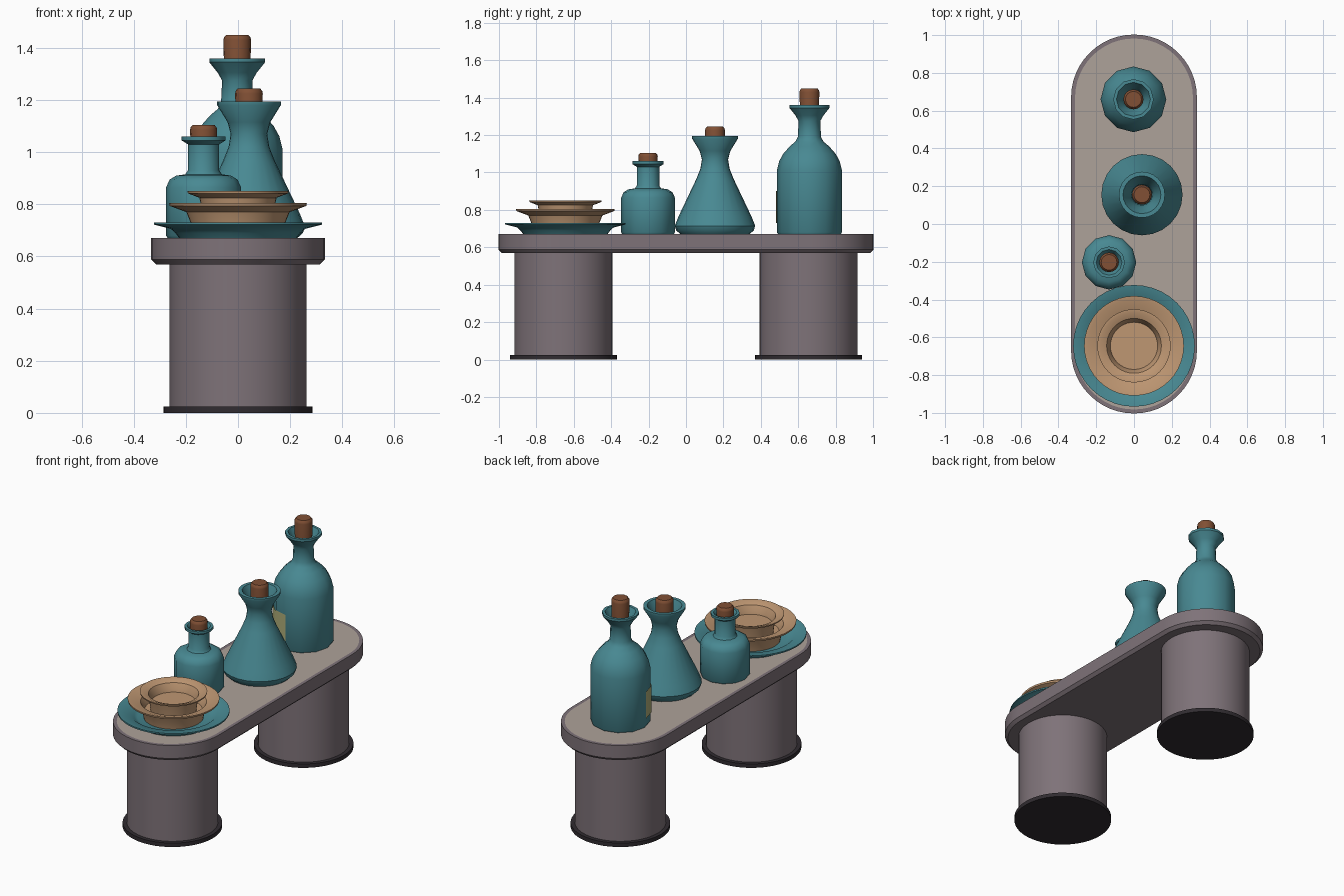
import bpy, bmesh
from math import sin, cos, pi, radians


def material(name, rgb):
    m = bpy.data.materials.new(name)
    m.diffuse_color = (*rgb, 1)
    return m


STONE = material("stone", (0.21, 0.17, 0.19))
PANEL = material("panel", (0.42, 0.36, 0.32))
DARK = material("dark", (0.03, 0.025, 0.03))
TEAL = material("teal", (0.065, 0.25, 0.29))
TAN = material("tan", (0.52, 0.31, 0.17))
CORK = material("cork", (0.22, 0.08, 0.035))
PAPER = material("paper", (0.45, 0.44, 0.2))


def loft(name, rings, mats, loc=(0, 0, 0), closed=True, cap=True):
    """Skin a stack of point rings into one object."""
    bm = bmesh.new()
    loops = [[bm.verts.new(p) for p in ring] for ring in rings]
    n = len(rings[0])
    for a, b in zip(loops, loops[1:]):
        for i in range(n if closed else n - 1):
            j = (i + 1) % n
            bm.faces.new((a[i], a[j], b[j], b[i]))
    if cap:
        bm.faces.new(loops[0][::-1])
        top = bm.faces.new(loops[-1])
        top.material_index = len(mats) - 1
    me = bpy.data.meshes.new(name)
    bm.to_mesh(me)
    bm.free()
    ob = bpy.data.objects.new(name, me)
    ob.location = loc
    bpy.context.collection.objects.link(ob)
    for m in mats:
        me.materials.append(m)
    bpy.ops.object.select_all(action='DESELECT')
    ob.select_set(True)
    bpy.context.view_layer.objects.active = ob
    bpy.ops.object.shade_smooth_by_angle(angle=radians(35))
    return ob


def lathe(name, profile, mat, xy, sides=32):
    rings = [[(r * cos(2 * pi * i / sides), r * sin(2 * pi * i / sides), z)
              for i in range(sides)] for r, z in profile]
    return loft(name, rings, [mat], (*xy, 0))


def stadium(r, z, half=0.67, n=24):
    pts = []
    for s, start in ((1, 0), (-1, pi)):
        for i in range(n + 1):
            a = start + pi * i / n
            pts.append((r * cos(a), s * half + r * sin(a), z))
    return pts


# Table top with a chamfered underside and pale inset panel
loft("table_top", [stadium(0.315, 0.57), stadium(0.333, 0.588),
                   stadium(0.333, 0.67), stadium(0.312, 0.67)], [STONE, PANEL])

# Legs and foot plates
for side, y in (("front", -0.656), ("back", 0.656)):
    lathe(side + "_leg", [(0.262, 0.02), (0.262, 0.575)], STONE, (0, y), 48)
    lathe(side + "_foot", [(0.286, 0), (0.286, 0.025)], DARK, (0, y), 48)


def corked(name, profile, xy, sides, cork_low, cork_top, cork_r):
    lathe(name, profile, TEAL, xy, sides)
    lathe(name + "_cork", [(cork_r * 0.92, cork_low), (cork_r, cork_top - 0.02),
                           (cork_r * 0.96, cork_top - 0.01), (cork_r * 0.8, cork_top)],
          CORK, xy, 16)


# Bottles: outer wall up to the lip, then down inside the neck
corked("tall_bottle", [(0.168, 0.67), (0.174, 0.68), (0.174, 1.01), (0.162, 1.06),
                       (0.14, 1.1), (0.105, 1.14), (0.075, 1.165), (0.062, 1.19),
                       (0.058, 1.275), (0.075, 1.305), (0.107, 1.345), (0.107, 1.36),
                       (0.09, 1.36), (0.065, 1.31), (0.05, 1.28), (0.05, 1.24)],
       (-0.003, 0.66), 12, 1.235, 1.45, 0.053)
corked("flask", [(0.185, 0.67), (0.207, 0.69), (0.215, 0.715), (0.195, 0.765),
                 (0.1, 0.965), (0.078, 1.02), (0.07, 1.07), (0.082, 1.115),
                 (0.122, 1.18), (0.122, 1.195), (0.1, 1.195), (0.07, 1.13),
                 (0.055, 1.08), (0.053, 1.04)],
       (0.042, 0.155), 24, 1.035, 1.245, 0.053)
corked("small_bottle", [(0.137, 0.67), (0.144, 0.68), (0.144, 0.865), (0.13, 0.895),
                        (0.105, 0.91), (0.07, 0.915), (0.06, 0.93), (0.06, 1.03),
                        (0.084, 1.045), (0.084, 1.06), (0.068, 1.06), (0.05, 1.035),
                        (0.05, 0.99)],
       (-0.132, -0.203), 12, 0.985, 1.105, 0.052)

# Paper label on the tall bottle
arc = [radians(a) for a in (180, 210, 240, 270)]
loft("bottle_label", [[(0.179 * cos(a), 0.179 * sin(a), z) for a in arc]
                      for z in (0.73, 0.9)], [PAPER], (-0.003, 0.66, 0), False, False)

# Stacked plate and bowls
stack = (0, -0.645)
lathe("plate", [(0.225, 0.67), (0.24, 0.69), (0.258, 0.706), (0.322, 0.722), (0.322, 0.731),
                (0.255, 0.72), (0.225, 0.695), (0.205, 0.685)], TEAL, stack, 40)
lathe("large_bowl", [(0.172, 0.688), (0.18, 0.725), (0.198, 0.77), (0.262, 0.794), (0.264, 0.805),
                     (0.245, 0.803), (0.19, 0.785), (0.172, 0.755), (0.165, 0.735)],
      TAN, stack, 40)
lathe("small_bowl", [(0.132, 0.734), (0.138, 0.78), (0.148, 0.825), (0.192, 0.842), (0.194, 0.851),
                     (0.178, 0.85), (0.145, 0.836), (0.13, 0.805), (0.125, 0.785)],
      TAN, stack, 40)
